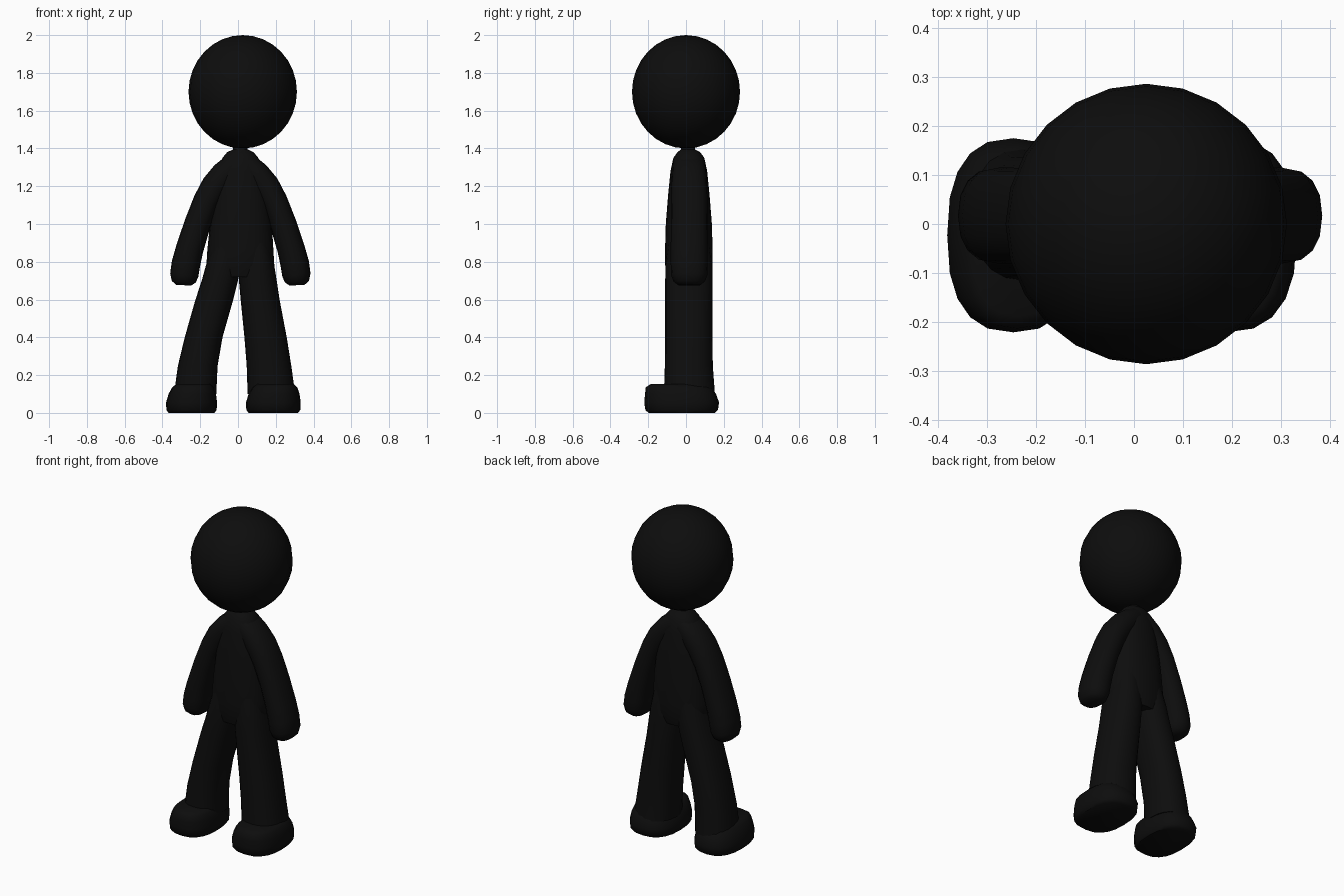
import bpy, bmesh, math
from mathutils import Vector

black = bpy.data.materials.new("matte_black")
black.diffuse_color = (0.004, 0.004, 0.004, 1)
AXIS = 0.0125  # the arms and torso are symmetric about this x


def finish(obj):
    obj.data.materials.append(black)
    bpy.context.view_layer.objects.active = obj
    for o in bpy.context.selected_objects:
        o.select_set(False)
    obj.select_set(True)
    bpy.ops.object.shade_smooth_by_angle(angle=math.radians(50))
    return obj


def loft(name, rings, cy, sides=20, power=2.3, bent=False):
    """Skin through rings (x, z, rx, ry, y offset); bent turns rings along the path."""
    bm = bmesh.new()
    loops = []
    for i, (x, z, rx, ry, dy) in enumerate(rings):
        side = Vector((1, 0, 0))
        if bent:
            a, b = rings[max(i - 1, 0)], rings[min(i + 1, len(rings) - 1)]
            t = Vector((b[0] - a[0], 0, b[1] - a[1])).normalized()
            side = Vector((-t.z, 0, t.x))
        loop = []
        for k in range(sides):
            c, s = math.cos(math.tau * k / sides), math.sin(math.tau * k / sides)
            u = math.copysign(abs(c) ** (2 / power), c) * rx
            v = math.copysign(abs(s) ** (2 / power), s) * ry
            loop.append(bm.verts.new(Vector((x, cy + dy + v, z)) + side * u))
        loops.append(loop)
    for a, b in zip(loops, loops[1:]):
        for k in range(sides):
            n = (k + 1) % sides
            bm.faces.new((a[k], a[n], b[n], b[k]))
    bm.faces.new(loops[0])
    bm.faces.new(loops[-1])
    bmesh.ops.recalc_face_normals(bm, faces=bm.faces)
    mesh = bpy.data.meshes.new(name)
    bm.to_mesh(mesh)
    bm.free()
    obj = bpy.data.objects.new(name, mesh)
    bpy.context.collection.objects.link(obj)
    return finish(obj)


# Head
bpy.ops.mesh.primitive_uv_sphere_add(segments=24, ring_count=16, radius=1, location=(0.025, 0, 1.7))
head = bpy.context.object
head.name = "head"
head.scale = (0.287, 0.286, 0.3)
finish(head)

# Torso and neck
loft("torso", [(AXIS, 1.43, 0.037, 0.035, -0.005), (AXIS, 1.395, 0.038, 0.037, -0.005),
               (AXIS, 1.38, 0.07, 0.06, 0), (AXIS, 1.35, 0.095, 0.082, 0),
               (AXIS, 1.28, 0.125, 0.097, 0), (AXIS + 0.003, 1.15, 0.145, 0.11, 0),
               (AXIS + 0.003, 1.0, 0.164, 0.122, 0), (AXIS, 0.86, 0.175, 0.126, 0),
               (AXIS, 0.78, 0.18, 0.125, 0), (AXIS - 0.005, 0.72, 0.14, 0.11, 0)], 0.015)

# Arms, curving out from the shoulders to rounded ends
path = [(-0.015, 1.33, 0.055, 0.075, 0), (0.03, 1.31, 0.068, 0.088, 0), (0.085, 1.26, 0.073, 0.092, 0),
        (0.135, 1.2, 0.073, 0.095, 0), (0.18, 1.12, 0.07, 0.096, 0), (0.227, 1.0, 0.07, 0.097, 0),
        (0.268, 0.87, 0.073, 0.098, 0), (0.288, 0.79, 0.076, 0.098, 0), (0.297, 0.73, 0.075, 0.096, 0),
        (0.299, 0.695, 0.064, 0.083, 0), (0.3, 0.676, 0.04, 0.058, 0)]
for name, s in (("left_arm", 1), ("right_arm", -1)):
    loft(name, [(AXIS + s * p[0], *p[1:]) for p in path], 0.017, 16, bent=True)

# Legs
loft("right_leg", [(-0.055, 0.9, 0.08, 0.11, 0), (-0.078, 0.78, 0.092, 0.124, 0),
                   (-0.096, 0.7, 0.096, 0.125, 0), (-0.125, 0.6, 0.1, 0.125, 0),
                   (-0.182, 0.4, 0.1, 0.125, 0), (-0.213, 0.25, 0.105, 0.127, 0),
                   (-0.227, 0.1, 0.112, 0.135, 0.003)], 0.015)
loft("left_leg", [(0.09, 0.9, 0.08, 0.11, 0), (0.1, 0.78, 0.092, 0.124, 0),
                  (0.105, 0.7, 0.1, 0.125, 0), (0.117, 0.6, 0.103, 0.125, 0),
                  (0.146, 0.4, 0.112, 0.125, 0), (0.164, 0.25, 0.118, 0.127, 0),
                  (0.177, 0.1, 0.126, 0.135, 0.003)], 0.015)

# Feet: flat soles, rounded tops, toes forward
for name, x, w in (("right_foot", -0.246, 0.135), ("left_foot", 0.187, 0.145)):
    loft(name, [(x, 0, w * 0.9, 0.175, 0), (x, 0.015, w * 0.985, 0.192, 0), (x, 0.055, w, 0.198, 0),
                (x + 0.004, 0.1, w * 0.93, 0.188, -0.006), (x + 0.008, 0.135, w * 0.82, 0.175, -0.015),
                (x + 0.01, 0.152, w * 0.68, 0.145, -0.02)], -0.023, 20, 2.5)
